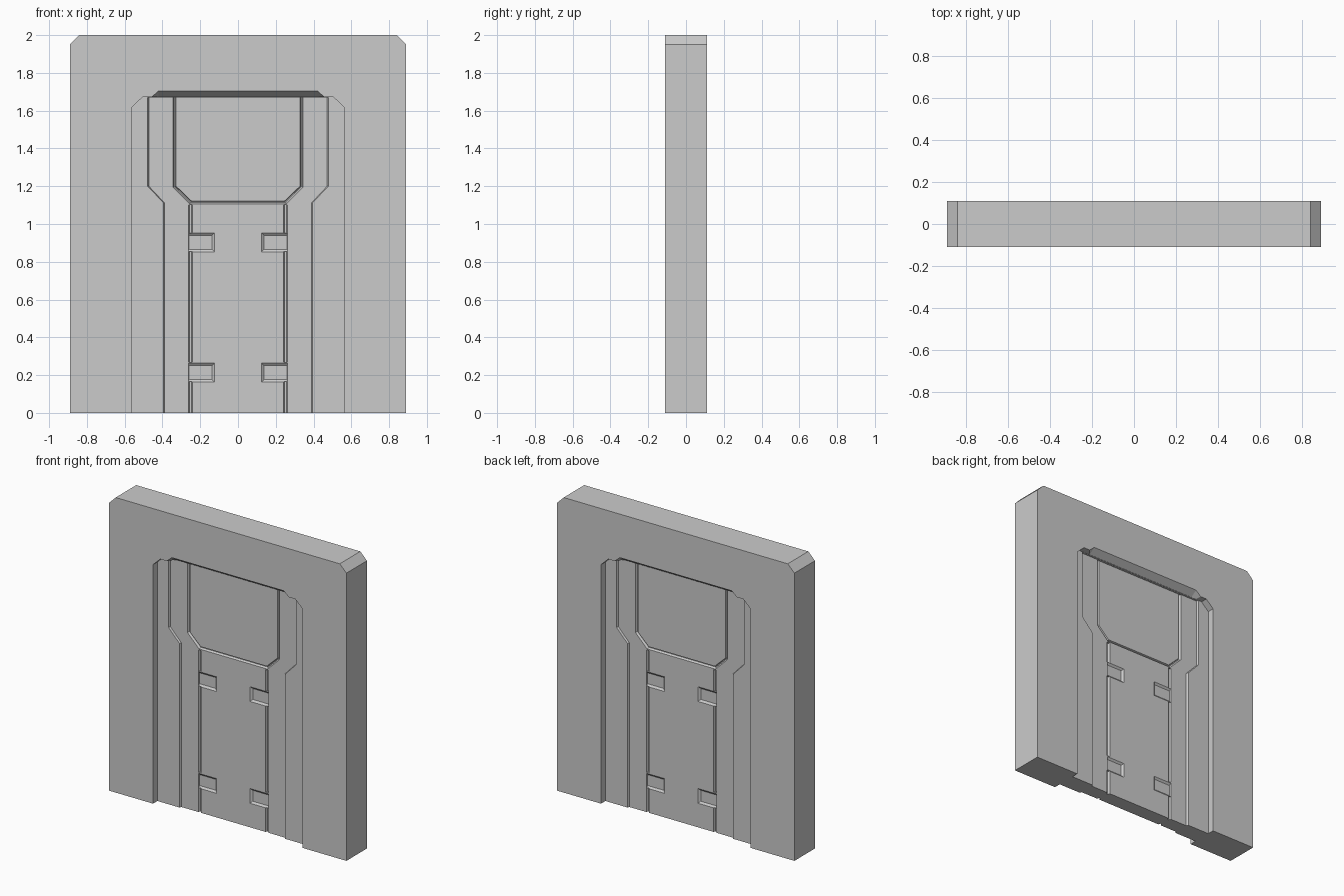
import bpy, bmesh

if "Cube" in bpy.data.objects:
    bpy.data.objects.remove(bpy.data.objects["Cube"])

HALF = 0.11          # half thickness of the slab
OPEN, MID, DEEP = 0.047, 0.06, 0.074   # recess depths from the face


def sym(right):
    """Mirror the right-hand (x, z) points into a full outline."""
    return right + [(-x, z) for x, z in reversed(right)]


def box(x0, x1, z0, z1):
    return [(x0, z0), (x1, z0), (x1, z1), (x0, z1)]


def loft(name, rings):
    """Solid through outlines, given as (y, outline) pairs."""
    bm = bmesh.new()
    loops = [[bm.verts.new((x, y, z)) for x, z in o] for y, o in rings]
    for a, b in zip(loops, loops[1:]):
        for i in range(len(a)):
            j = (i + 1) % len(a)
            bm.faces.new((a[i], a[j], b[j], b[i]))
    bm.faces.new(loops[0])
    bm.faces.new(loops[-1])
    bmesh.ops.recalc_face_normals(bm, faces=bm.faces)
    me = bpy.data.meshes.new(name)
    bm.to_mesh(me)
    bm.free()
    ob = bpy.data.objects.new(name, me)
    bpy.context.collection.objects.link(ob)
    return ob


def cut(target, side, rings):
    """Carve a loft, with depths measured inward from the given side."""
    c = loft("cutter", [(side * (HALF - d), o) for d, o in rings])
    c.hide_render = True
    m = target.modifiers.new("cut", 'BOOLEAN')
    m.operation, m.solver, m.object = 'DIFFERENCE', 'EXACT', c
    bpy.context.view_layer.objects.active = target
    bpy.ops.object.modifier_apply(modifier=m.name)
    bpy.data.objects.remove(c)


# Wall slab with clipped top corners
slab = sym([(0.89, 0), (0.89, 1.95), (0.84, 2.0)])
frame = loft("door_frame", [(-HALF, slab), (HALF, slab)])

opening = sym([(0.56, -0.1), (0.56, 1.62), (0.505, 1.672)])


def leaf(g):
    return sym([(0.395 - g, -0.1), (0.395 - g, 1.112), (0.478 - g, 1.20), (0.478 - g, 1.671)])


def window(g):
    return sym([(0.257 - g * 0.6, 1.107 + g), (0.345 - g, 1.195 + g * 0.4), (0.345 - g, 1.67)])


for side, label in ((-1, "front"), (1, "back")):
    # Outer opening, then the sloped lintel notch
    cut(frame, side, [(-0.05, opening), (OPEN, opening)])
    cut(frame, side, [(-0.01, sym([(0.46, 1.65), (0.46, 1.668), (0.42, 1.71)])),
                      (0.0, sym([(0.46, 1.65), (0.46, 1.67), (0.42, 1.705)])),
                      (OPEN - 0.001, sym([(0.46, 1.65), (0.46, 1.668), (0.42, 1.673)]))])
    # Door leaf with a wider head
    cut(frame, side, [(OPEN - 0.01, leaf(0)), (OPEN, leaf(0)), (MID, leaf(0.006))])
    # Window recess with its raised pane
    cut(frame, side, [(MID - 0.005, window(0)), (MID, window(0)), (DEEP, window(0.007))])
    loft("window_panel_" + label, [(side * (HALF - DEEP - 0.005), window(0.010)),
                                   (side * (HALF - MID - 0.004), window(0.016))])
    for s in (-1, 1):
        # Vertical panel grooves, interrupted at the latch notches
        for z0, z1 in ((-0.1, 0.165), (0.27, 0.855), (0.953, 1.10)):
            cut(frame, side, [(MID - 0.005, box(s * 0.242, s * 0.263, z0, z1)),
                              (MID, box(s * 0.242, s * 0.263, z0, z1)),
                              (DEEP, box(s * 0.247, s * 0.257, z0, z1))])
        # Latch notches
        for z in (0.215, 0.905):
            top, low = z + 0.048, z - 0.052
            cut(frame, side, [(MID - 0.005, box(s * 0.125, s * 0.262, low, top)),
                              (MID, box(s * 0.125, s * 0.262, low, top)),
                              (DEEP - 0.003, box(s * 0.138, s * 0.26, low + 0.013, top - 0.013))])
